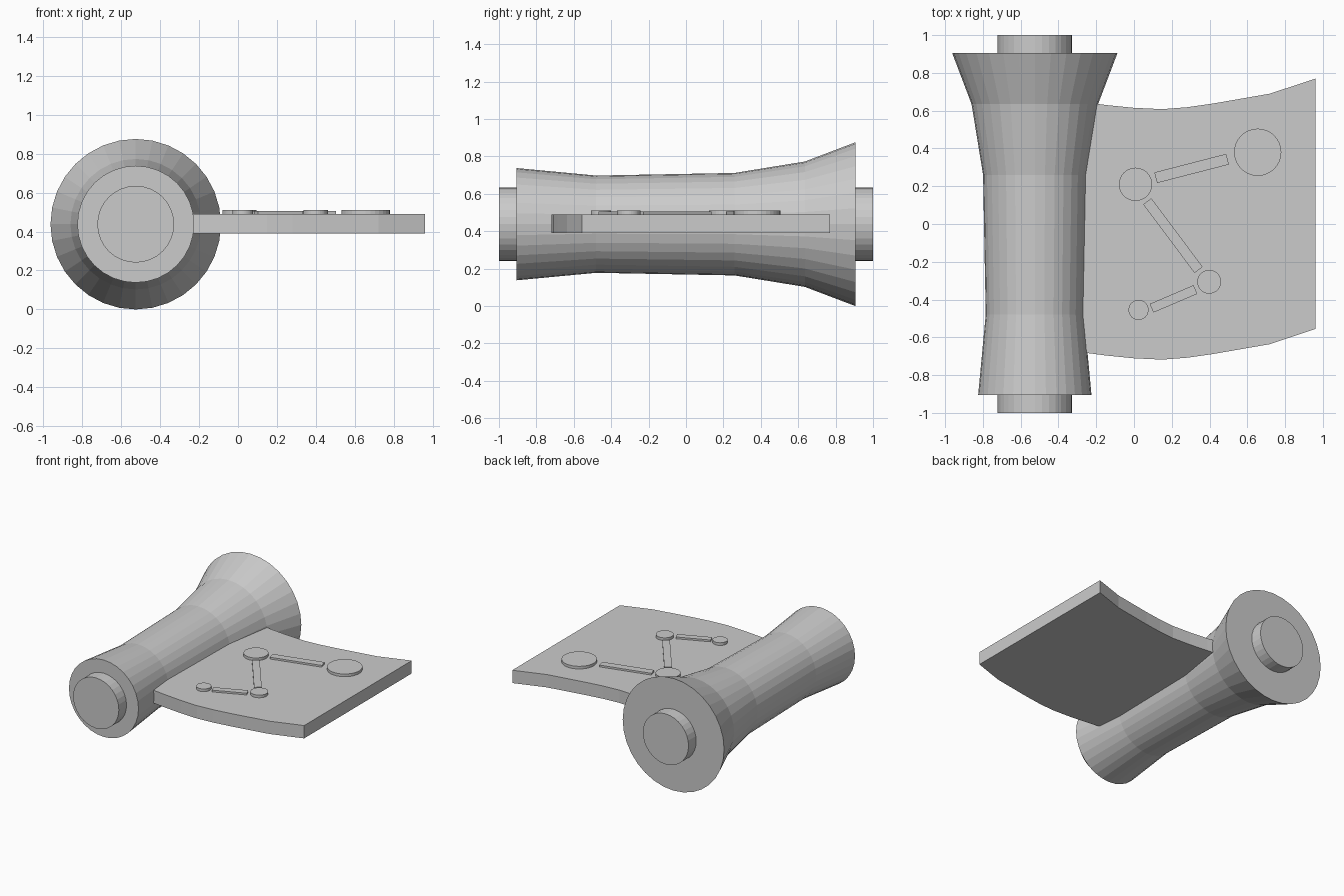
import bpy, bmesh, math

if "Cube" in bpy.data.objects:
    bpy.data.objects.remove(bpy.data.objects["Cube"])

AX, AZ = -0.525, 0.4375   # roller axis


def make(name, build):
    me = bpy.data.meshes.new(name)
    bm = bmesh.new()
    build(bm)
    bmesh.ops.recalc_face_normals(bm, faces=bm.faces)
    bm.to_mesh(me)
    bm.free()
    ob = bpy.data.objects.new(name, me)
    bpy.context.collection.objects.link(ob)
    return ob


def lathe(name, profile, sides=32):
    """Closed solid of revolution about the roller axis; profile = (y, radius)."""
    def build(bm):
        rings = [[bm.verts.new((AX + r * math.cos(2 * math.pi * i / sides), y,
                                AZ + r * math.sin(2 * math.pi * i / sides)))
                  for i in range(sides)] for y, r in profile]
        for a, b in zip(rings, rings[1:]):
            for i in range(sides):
                j = (i + 1) % sides
                bm.faces.new((a[i], a[j], b[j], b[i]))
        bm.faces.new(rings[0])
        bm.faces.new(rings[-1])
    return make(name, build)


def prism(name, outline, z0, z1):
    """Extrude a flat outline upwards."""
    def build(bm):
        f = bm.faces.new([bm.verts.new((x, y, z0)) for x, y in outline])
        top = bmesh.ops.extrude_face_region(bm, geom=[f], use_keep_orig=True)
        for v in top["geom"]:
            if isinstance(v, bmesh.types.BMVert):
                v.co.z = z1
    return make(name, build)


# flared roll and the rod ends
lathe("scroll_roll", [(-0.905, 0.30), (-0.48, 0.26), (0.26, 0.274),
                      (0.635, 0.335), (0.905, 0.4375)])
lathe("rod_end_front", [(-1.0, 0.197), (-0.905, 0.197)])
lathe("rod_end_back", [(0.905, 0.197), (1.0, 0.197)])

# unrolled sheet with parallel curved edges
edge = [(-0.30, 0.65), (-0.15, 0.63), (0.0, 0.615), (0.15, 0.608),
        (0.28, 0.618), (0.42, 0.638), (0.57, 0.664), (0.72, 0.69), (0.96, 0.77)]
prism("sheet", edge + [(x, y - 1.326) for x, y in reversed(edge)], 0.39, 0.49)

# raised round markers
for i, (x, y, r) in enumerate([(0.008, 0.21, 0.088), (0.655, 0.38, 0.125),
                               (0.398, -0.306, 0.063), (0.024, -0.455, 0.053)]):
    ring = [(x + r * math.cos(math.pi * k / 16), y + r * math.sin(math.pi * k / 16))
            for k in range(32)]
    prism(f"marker_{i + 1}", ring, 0.48, 0.511)

# path bars between the markers
for i, (x0, y0, x1, y1, w) in enumerate([(0.115, 0.245, 0.495, 0.343, 0.058),
                                         (0.070, 0.120, 0.342, -0.243, 0.054),
                                         (0.093, -0.446, 0.325, -0.347, 0.05)]):
    d = math.hypot(x1 - x0, y1 - y0)
    nx, ny = -(y1 - y0) / d * w / 2, (x1 - x0) / d * w / 2
    prism(f"path_bar_{i + 1}", [(x0 + nx, y0 + ny), (x0 - nx, y0 - ny),
                                (x1 - nx, y1 - ny), (x1 + nx, y1 + ny)], 0.48, 0.504)
